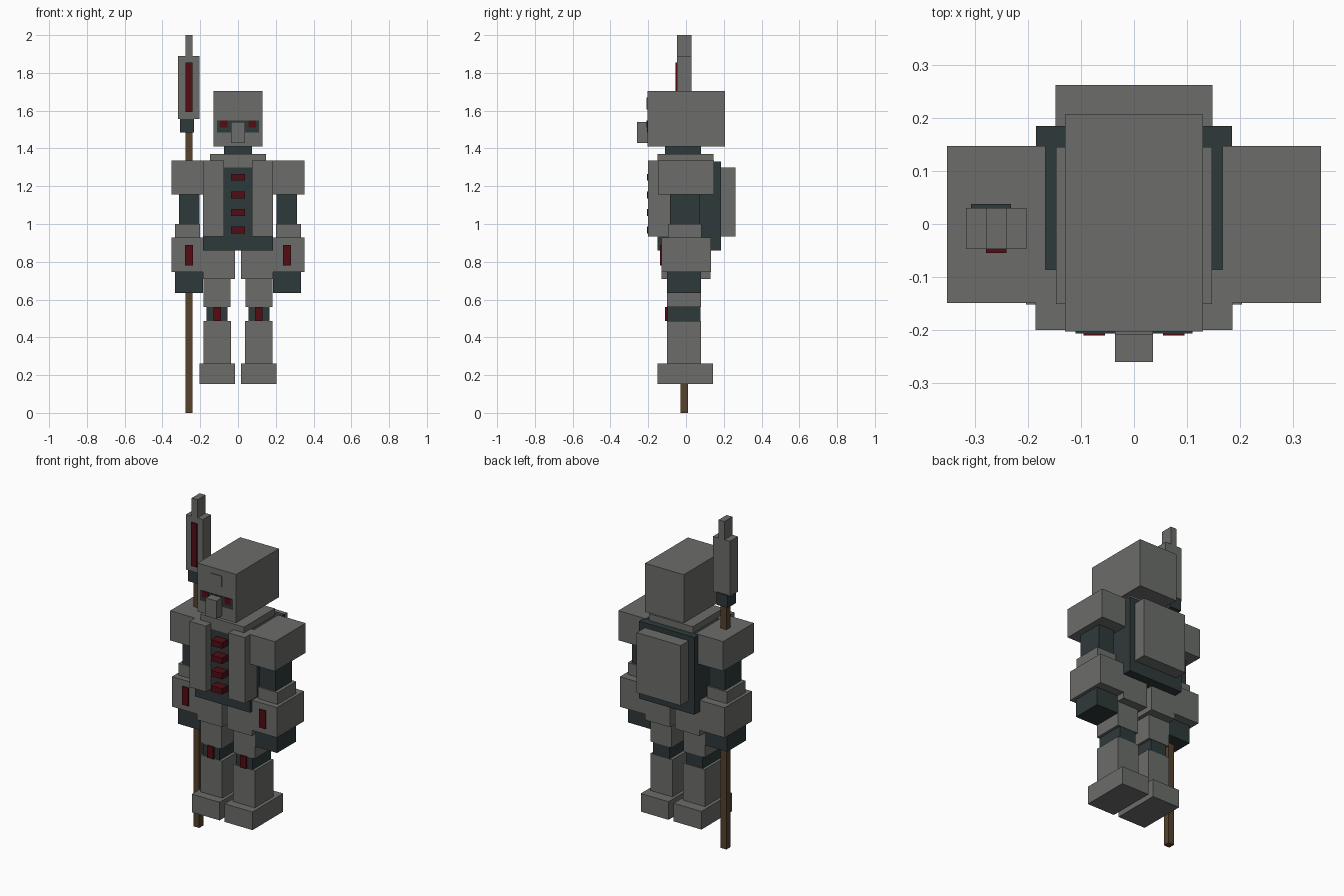
import bpy
import bmesh

default = bpy.data.objects.get("Cube")
if default:
    bpy.data.objects.remove(default, do_unlink=True)


def make_material(name, rgb):
    mat = bpy.data.materials.new(name)
    mat.use_nodes = True
    colour = (*rgb, 1.0)
    mat.diffuse_color = colour
    mat.node_tree.nodes["Principled BSDF"].inputs["Base Color"].default_value = colour
    return mat


grey = make_material("armour grey", (0.15, 0.155, 0.143))
dark = make_material("dark slate", (0.028, 0.041, 0.042))
red = make_material("deep red", (0.085, 0.004, 0.006))
wood = make_material("brown wood", (0.095, 0.055, 0.024))


def box(name, mat, x, y, z):
    """Add a box spanning the given (low, high) ranges."""
    bm = bmesh.new()
    bmesh.ops.create_cube(bm, size=1)
    for v in bm.verts:
        v.co = [(lo + hi) / 2 + c * (hi - lo) for c, (lo, hi) in zip(v.co, (x, y, z))]
    mesh = bpy.data.meshes.new(name)
    bm.to_mesh(mesh)
    bm.free()
    mesh.materials.append(mat)
    obj = bpy.data.objects.new(name, mesh)
    bpy.context.collection.objects.link(obj)
    return obj


def pair(name, mat, x, y, z):
    """Add a left box and its mirrored right twin."""
    box("left_" + name, mat, x, y, z)
    box("right_" + name, mat, (-x[1], -x[0]), y, z)


def centred(name, mat, half, y, z):
    box(name, mat, (-half, half), y, z)


# Head
centred("head", grey, 0.13, (-0.203, 0.207), (1.41, 1.705))
centred("visor", dark, 0.11, (-0.206, -0.2), (1.485, 1.547))
pair("eye", red, (0.055, 0.095), (-0.21, -0.202), (1.51, 1.547))
centred("nose", grey, 0.036, (-0.26, -0.2), (1.43, 1.54))
centred("forehead_plate", grey, 0.036, (-0.209, -0.2), (1.605, 1.67))
centred("neck", dark, 0.075, (-0.11, 0.08), (1.36, 1.415))

# Torso
centred("collar", grey, 0.147, (-0.151, 0.145), (1.3, 1.37))
centred("torso", dark, 0.185, (-0.15, 0.185), (0.86, 1.33))
pair("chest_panel", grey, (0.075, 0.186), (-0.2, -0.086), (0.935, 1.335))
centred("backpack", grey, 0.148, (0.18, 0.262), (0.935, 1.3))
for i in range(4):
    low = 0.95 + i * 0.093
    centred(f"chest_button_{i + 1}", red, 0.037, (-0.206, -0.14), (low, low + 0.036))

# Arms
pair("shoulder", grey, (0.167, 0.352), (-0.149, 0.147), (1.155, 1.335))
pair("upper_arm", dark, (0.205, 0.313), (-0.085, 0.073), (0.99, 1.16))
pair("elbow", grey, (0.2, 0.333), (-0.095, 0.083), (0.92, 1.0))
pair("forearm", grey, (0.17, 0.352), (-0.13, 0.132), (0.745, 0.928))
pair("forearm_inlay", red, (0.238, 0.28), (-0.138, -0.129), (0.78, 0.89))
pair("hand", dark, (0.185, 0.333), (-0.1, 0.08), (0.635, 0.75))

# Legs
pair("hip", grey, (0.017, 0.184), (-0.13, 0.131), (0.71, 0.865))
pair("thigh", grey, (0.04, 0.183), (-0.1, 0.08), (0.56, 0.715))
pair("knee", dark, (0.055, 0.166), (-0.098, 0.078), (0.48, 0.565))
pair("knee_inlay", red, (0.09, 0.13), (-0.11, -0.09), (0.487, 0.56))
pair("shin", grey, (0.036, 0.183), (-0.1, 0.08), (0.25, 0.487))
pair("foot", grey, (0.017, 0.204), (-0.152, 0.143), (0.152, 0.262))

# Spear held in the right hand
shaft = (-0.279, -0.24)
box("spear_shaft", wood, shaft, (-0.03, 0.01), (0, 1.5))
box("spear_socket", dark, (-0.307, -0.232), (-0.04, 0.038), (1.485, 1.56))
box("spear_blade", grey, (-0.317, -0.203), (-0.047, 0.03), (1.555, 1.89))
box("spear_inlay", red, shaft, (-0.055, -0.046), (1.592, 1.855))
box("spear_tip", grey, shaft, (-0.047, 0.03), (1.885, 2.0))
